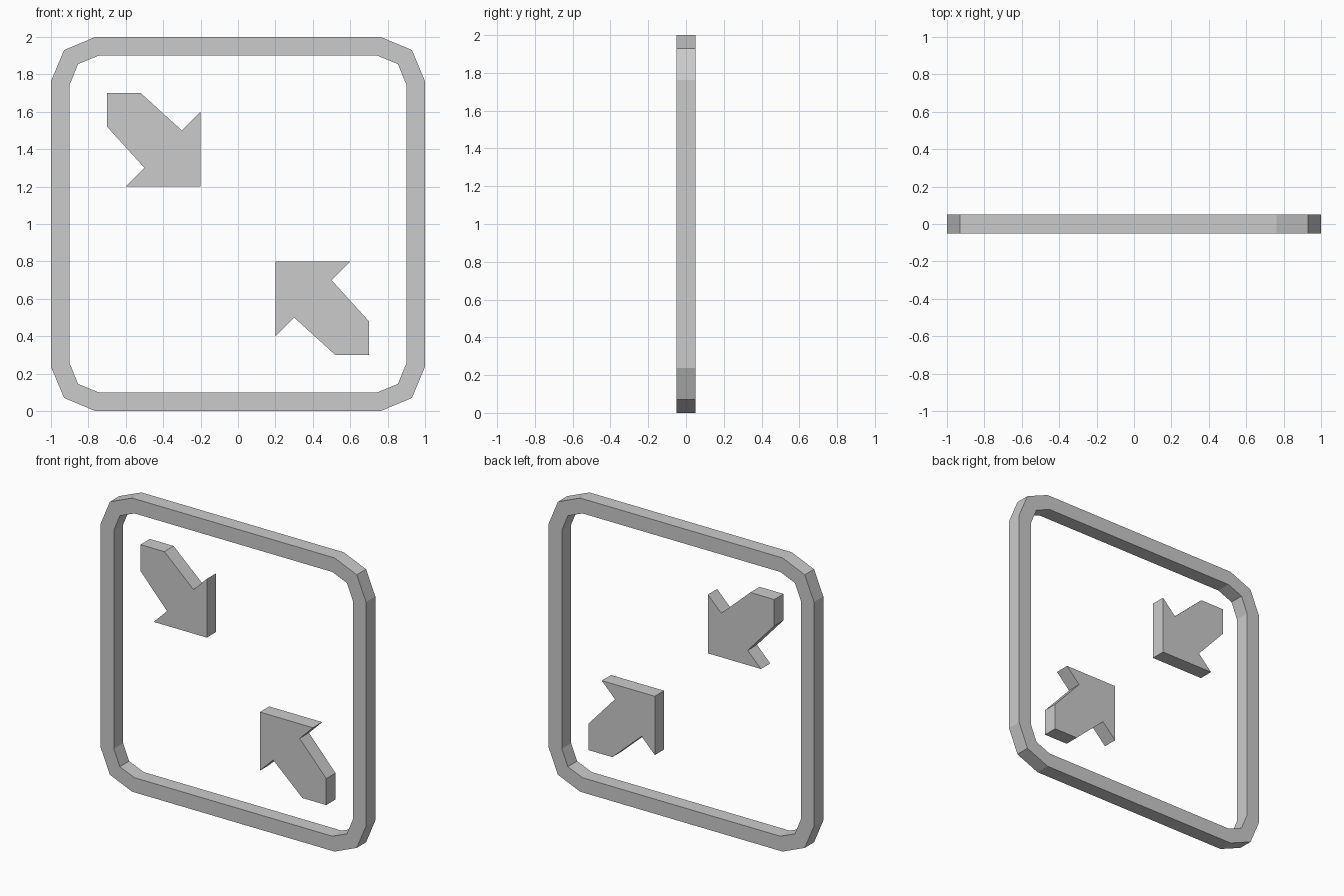
import bpy, bmesh

if "Cube" in bpy.data.objects:
    bpy.data.objects.remove(bpy.data.objects["Cube"])

HALF = 0.05  # half thickness along y


def build(name, quads_or_polys):
    """Extrude flat (x, z) polygons that share edges into a solid slab."""
    bm = bmesh.new()
    faces = []
    for poly in quads_or_polys:
        faces.append(bm.faces.new([bm.verts.new((x, -HALF, z)) for x, z in poly]))
    bmesh.ops.remove_doubles(bm, verts=bm.verts[:], dist=1e-5)
    ext = bmesh.ops.extrude_face_region(bm, geom=bm.faces[:], use_keep_orig=True)
    moved = [v for v in ext["geom"] if isinstance(v, bmesh.types.BMVert)]
    bmesh.ops.translate(bm, verts=moved, vec=(0, 2 * HALF, 0))
    bmesh.ops.recalc_face_normals(bm, faces=bm.faces[:])
    mesh = bpy.data.meshes.new(name)
    bm.to_mesh(mesh)
    bm.free()
    obj = bpy.data.objects.new(name, mesh)
    bpy.context.collection.objects.link(obj)
    return obj


def rounded_loop(edge, start, bevel):
    """Square outline with two-step chamfered corners, centred at z = 1."""
    corner = [(edge, start), (bevel, bevel), (start, edge)]
    loop = []
    for _ in range(4):
        loop += [(x, z + 1) for x, z in corner]
        corner = [(-z, x) for x, z in corner]
    return loop


# Square frame with chamfered corners
outer = rounded_loop(1.0, 0.763, 0.93)
inner = rounded_loop(0.9, 0.745, 0.855)
n = len(outer)
build("frame", [(outer[i], outer[(i + 1) % n], inner[(i + 1) % n], inner[i])
                for i in range(n)])

# Two arrows pointing at the centre, the second turned half a turn
arrow = [(-.7, 1.7), (-.52, 1.7), (-.3, 1.5), (-.2, 1.6),
         (-.2, 1.2), (-.6, 1.2), (-.5, 1.3), (-.7, 1.52)]
build("upper_arrow", [arrow])
build("lower_arrow", [[(-x, 2 - z) for x, z in arrow]])
